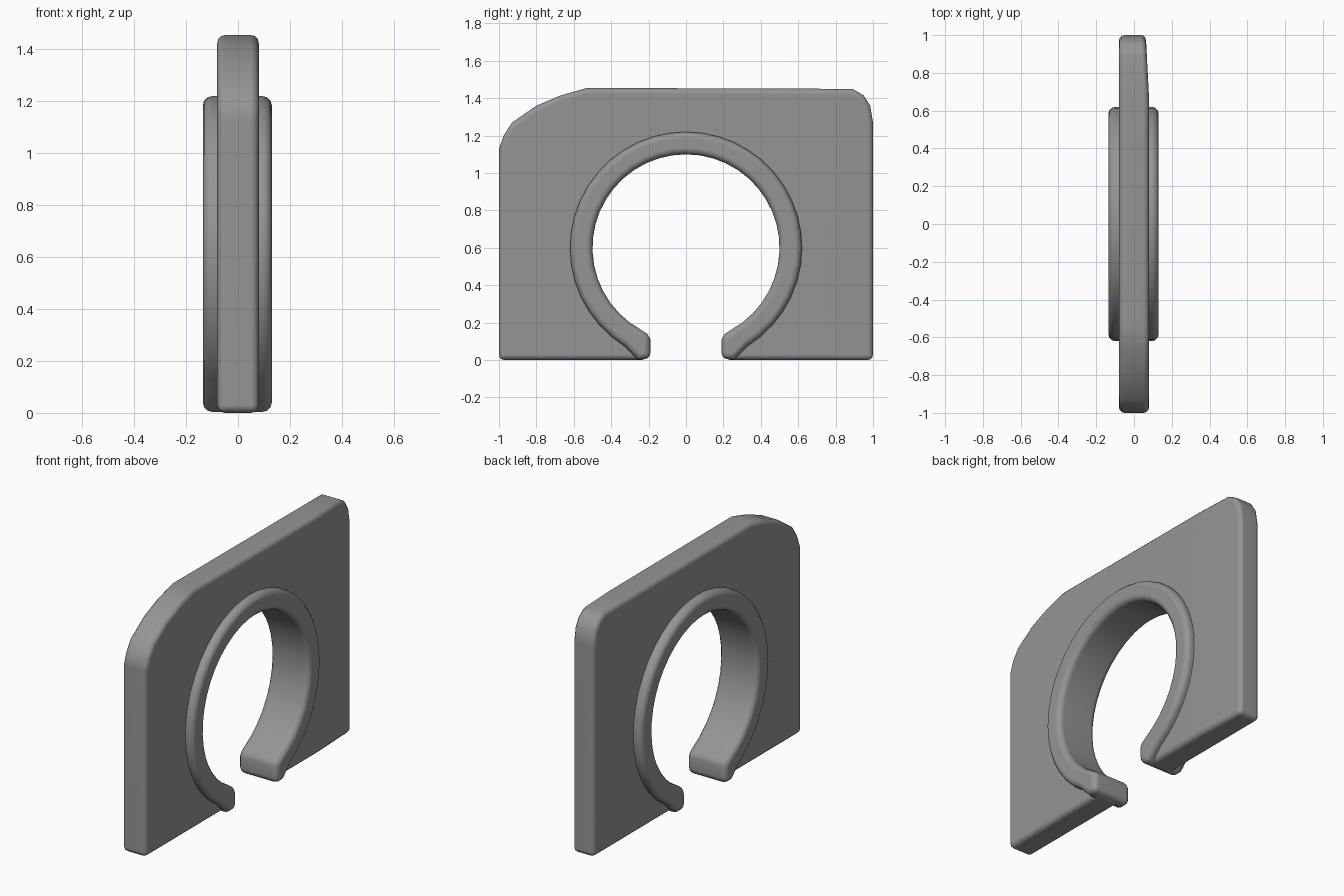
import bpy, bmesh, math

cube = bpy.data.objects.get("Cube")
if cube:
    bpy.data.objects.remove(cube, do_unlink=True)

grey = bpy.data.materials.new("plain_grey")
grey.use_nodes = True
GREY = (0.3, 0.3, 0.3, 1)
grey.diffuse_color = GREY
grey.node_tree.nodes["Principled BSDF"].inputs["Base Color"].default_value = GREY

CENTRE_Z = 0.6


def arc(radius, start, steps):
    """Open circle in (y, z) over the top, angles measured from straight down."""
    sweep = 2 * math.pi - 2 * start
    angles = [start + sweep * i / steps for i in range(steps + 1)]
    return [(radius * math.sin(a), CENTRE_Z - radius * math.cos(a)) for a in angles]


def rounded_slab(name, outline, x_min, x_max, bevel, shape=None):
    """Extrude a (y, z) outline along x and round its rims."""
    bm = bmesh.new()
    face = bm.faces.new([bm.verts.new((x_min, y, z)) for y, z in outline])
    new = bmesh.ops.extrude_face_region(bm, geom=[face])["geom"]
    top = [v for v in new if isinstance(v, bmesh.types.BMVert)]
    bmesh.ops.translate(bm, verts=top, vec=(x_max - x_min, 0, 0))
    bmesh.ops.recalc_face_normals(bm, faces=bm.faces[:])
    # rims of both caps, plus any sharp corner of the outline
    edges = [e for e in bm.edges
             if abs(e.verts[0].co.x - e.verts[1].co.x) < 1e-5
             or e.calc_face_angle(0) > math.radians(65)]
    bmesh.ops.bevel(bm, geom=edges, offset=bevel, offset_type='OFFSET',
                    segments=3, profile=0.5, affect='EDGES', clamp_overlap=True)
    if shape:
        shape(bm)
    bmesh.ops.recalc_face_normals(bm, faces=bm.faces[:])
    mesh = bpy.data.meshes.new(name)
    bm.to_mesh(mesh)
    bm.free()
    mesh.materials.append(grey)
    obj = bpy.data.objects.new(name, mesh)
    bpy.context.collection.objects.link(obj)
    bpy.ops.object.select_all(action='DESELECT')
    obj.select_set(True)
    bpy.context.view_layer.objects.active = obj
    bpy.ops.object.shade_smooth_by_angle(angle=math.radians(50))
    weighted = obj.modifiers.new("even_shading", 'WEIGHTED_NORMAL')
    weighted.keep_sharp = True
    return obj


def thin_back_edge(bm):
    """Taper the left side slightly towards the back."""
    bmesh.ops.bisect_plane(bm, geom=bm.verts[:] + bm.edges[:] + bm.faces[:],
                           plane_co=(0, 0.66, 0), plane_no=(0, 1, 0))
    for v in bm.verts:
        if v.co.x > 0 and v.co.y > 0.66:
            v.co.x *= 1 - 0.22 * (v.co.y - 0.66) / 0.34


# Wall panel: large front corner, small back corner, round opening
panel_outline = [(-0.21, 0), (-1, 0), (-1, 1.13), (-0.975, 1.2), (-0.93, 1.27),
                 (-0.8, 1.36), (-0.67, 1.415), (-0.53, 1.455),
                 (0.89, 1.45), (0.95, 1.415), (0.985, 1.36), (1, 1.27),
                 (1, 0), (0.21, 0)]
panel_outline += arc(0.56, 0.384, 32)
rounded_slab("wall_panel", panel_outline, -0.08, 0.08, 0.03, thin_back_edge)

# Raised rim around the opening, ending in two blunt feet
foot = [(0.26, 0.004), (0.19, 0.004), (0.19, 0.11), (0.205, 0.138)]
inner = arc(0.5, 0.5, 36)
outer = arc(0.62, 0.56, 36)
mirrored_foot = [(-y, z) for y, z in reversed(foot)]
rim_outline = foot + inner + mirrored_foot + outer[::-1]
rounded_slab("opening_rim", rim_outline, -0.135, 0.13, 0.035)
